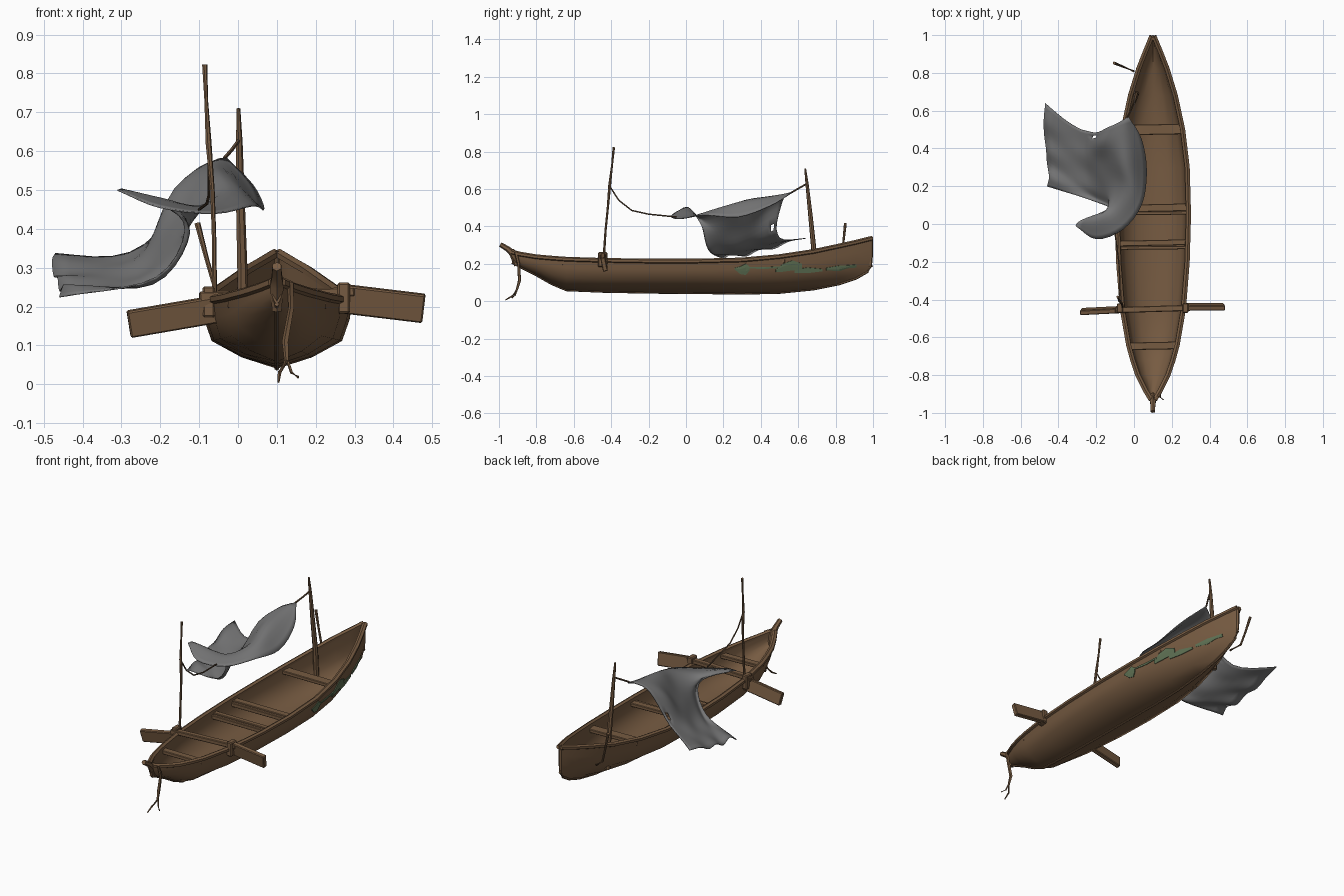
import bpy, bmesh, math
from mathutils import Vector, Matrix

if "Cube" in bpy.data.objects:
    bpy.data.objects.remove(bpy.data.objects["Cube"])

CX = 0.1  # centre line of the hull


def material(name, rgb):
    m = bpy.data.materials.new(name)
    m.diffuse_color = (*rgb, 1)
    m.use_nodes = True
    m.node_tree.nodes["Principled BSDF"].inputs["Base Color"].default_value = m.diffuse_color
    return m


WOOD = material("weathered_wood", (0.183, 0.105, 0.054))
DARK = material("dark_rope", (0.12, 0.072, 0.04))
CLOTH = material("grey_cloth", (0.18, 0.18, 0.182))
MOSS = material("faded_green", (0.113, 0.165, 0.088))


def finish(bm, name, mat, smooth=40):
    bmesh.ops.recalc_face_normals(bm, faces=bm.faces)
    me = bpy.data.meshes.new(name)
    bm.to_mesh(me)
    bm.free()
    ob = bpy.data.objects.new(name, me)
    bpy.context.collection.objects.link(ob)
    me.materials.append(mat)
    if smooth:
        bpy.ops.object.select_all(action='DESELECT')
        ob.select_set(True)
        bpy.context.view_layer.objects.active = ob
        bpy.ops.object.shade_smooth_by_angle(angle=math.radians(smooth))
    return ob


def bridge(bm, rings, closed=True):
    n = len(rings[0])
    for a, b in zip(rings, rings[1:]):
        for i in range(n if closed else n - 1):
            j = (i + 1) % n
            bm.faces.new((a[i], a[j], b[j], b[i]))


def tube(name, pts, radii, mat=WOOD, sides=7, flat=1.0):
    """Tapered sweep along a path; flat stretches the section sideways."""
    pts = [Vector(p) for p in pts]
    if not isinstance(radii, (list, tuple)):
        radii = [radii] * len(pts)
    bm = bmesh.new()
    rings = []
    for i, p in enumerate(pts):
        t = (pts[min(i + 1, len(pts) - 1)] - pts[max(i - 1, 0)]).normalized()
        ref = Vector((0, 0, 1)) if abs(t.z) < 0.75 else Vector((0, 1, 0))
        u = t.cross(ref).normalized()
        v = u.cross(t)
        rings.append([bm.verts.new(p + radii[i] * (
            math.cos(a) * u * flat + math.sin(a) * v))
            for a in [math.tau * (k + 0.5) / sides for k in range(sides)]])
    bridge(bm, rings)
    bm.faces.new(rings[0])
    bm.faces.new(rings[-1])
    return finish(bm, name, mat)


def board(name, centre, size, rot=(0, 0, 0), mat=WOOD):
    bm = bmesh.new()
    bmesh.ops.create_cube(bm, size=1)
    bm.transform(Matrix.Diagonal((*size, 1)))
    bmesh.ops.bevel(bm, geom=bm.edges[:], offset=min(size) * 0.15, affect='EDGES')
    for axis, a in zip("XYZ", rot):
        bm.transform(Matrix.Rotation(a, 4, axis))
    bm.transform(Matrix.Translation(centre))
    return finish(bm, name, mat, 0)


# Hull stations: y, half width, rim height, keel height
STATIONS = [
    (-0.93, 0.014, 0.262, 0.205), (-0.88, 0.044, 0.25, 0.178), (-0.8, 0.084, 0.237, 0.138),
    (-0.72, 0.111, 0.23, 0.092), (-0.64, 0.133, 0.224, 0.058), (-0.45, 0.166, 0.218, 0.05),
    (-0.2, 0.186, 0.214, 0.045), (0.05, 0.193, 0.214, 0.043), (0.3, 0.186, 0.22, 0.04),
    (0.5, 0.162, 0.238, 0.044), (0.68, 0.123, 0.265, 0.062), (0.82, 0.08, 0.295, 0.09),
    (0.91, 0.045, 0.315, 0.12), (0.97, 0.02, 0.33, 0.155), (0.995, 0.008, 0.336, 0.19)]
SECTION = [(1, 1), (0.97, 0.72), (0.87, 0.4), (0.48, 0.16), (0, 0)]


def station(y):
    for a, b in zip(STATIONS, STATIONS[1:]):
        if y <= b[0]:
            t = (y - a[0]) / (b[0] - a[0])
            return [p + (q - p) * t for p, q in zip(a, b)]
    return list(STATIONS[-1])


def side_x(y, z):
    """Half width of the outer planking at a given height."""
    _, w, top, low = station(y)
    f = (z - low) / (top - low)
    for (w1, f1), (w0, f0) in zip(SECTION, SECTION[1:]):
        if f >= f0:
            return w * (w0 + (w1 - w0) * (f - f0) / (f1 - f0))
    return 0


# Hull shell with a hollow inside
bm = bmesh.new()
rings = []
for y, w, top, low in STATIONS:
    h = top - low
    outer = [(w * a, low + h * f) for a, f in SECTION]
    k = max(w - 0.016, w * 0.3) / w
    inner = [(w * k, top), (w * k * 0.96, low + h * 0.72), (w * k * 0.85, low + h * 0.41),
             (w * k * 0.47, low + h * 0.22), (0, low + h * 0.15)]
    loop = outer + [(-x, z) for x, z in outer[-2::-1]]
    loop += [(-x, z) for x, z in inner] + inner[-2::-1]
    rings.append([bm.verts.new((CX + x, y, z)) for x, z in loop])
bridge(bm, rings)
bm.faces.new(rings[0])
bm.faces.new(rings[-1])
finish(bm, "hull", WOOD, 50)

# Gunwale rails
for s, side in ((-1, "left"), (1, "right")):
    tube(side + "_gunwale", [(CX + s * max(w - 0.004, 0.006), y, t) for y, w, t, _ in STATIONS],
         [0.013] * len(STATIONS), sides=6, flat=1.15)

# Keel, bow stem and stern post
tube("keel", [(CX, y, l + 0.002) for y, _, _, l in STATIONS], 0.007, sides=6)
tube("bow_stem", [(CX, -0.905, 0.19), (CX, -0.925, 0.255), (CX, -0.955, 0.28), (CX, -0.993, 0.303)],
     [0.014, 0.02, 0.015, 0.013], sides=6)
tube("stern_post", [(CX, 0.985, 0.185), (CX, 0.989, 0.25), (CX, 0.987, 0.343)],
     [0.009, 0.011, 0.012], sides=6)

# Thwarts
for i, (y, d, drop) in enumerate([(0.5, 0.055, 0.022), (0.085, 0.04, 0.02),
                                  (-0.1, 0.03, 0.02), (-0.645, 0.04, 0.02)]):
    _, w, top, _ = station(y)
    board(f"thwart_{i + 1}", (CX, y, top - drop), (2 * w - 0.01, d, 0.02), (0, 0.01, 0.02))
for y in (0.057, -0.126):
    board("thwart_brace", (CX, y, 0.188), (0.36, 0.018, 0.022), (0, 0, 0.01))

# Cross beam with lashing blocks and side paddles
board("cross_beam", (CX, -0.45, 0.232), (0.40, 0.032, 0.024), (0, -0.03, 0.03))
for x, z in ((-0.075, 0.212), (0.272, 0.222)):
    board("lashing_block", (x, -0.445, z), (0.032, 0.05, 0.08))
board("left_paddle", (-0.168, -0.458, 0.174), (0.23, 0.026, 0.07), (0.2, -0.17, 0.05))
board("right_paddle", (0.372, -0.438, 0.208), (0.215, 0.026, 0.074), (0.2, 0.12, 0.0))

# Masts and leaning pole
tube("fore_pole", [(-0.06, -0.443, 0.18), (-0.062, -0.43, 0.38), (-0.066, -0.418, 0.5),
                   (-0.076, -0.408, 0.62), (-0.082, -0.395, 0.73), (-0.086, -0.386, 0.823)],
     [0.007, 0.006, 0.006, 0.008, 0.005, 0.007])
tube("aft_mast", [(0.012, 0.69, 0.12), (0.011, 0.683, 0.28), (0.006, 0.665, 0.46),
                  (0.003, 0.648, 0.62), (0.001, 0.637, 0.71)],
     [0.015, 0.014, 0.012, 0.009, 0.005])
tube("leaning_pole", [(0.0, 0.808, 0.19), (-0.055, 0.832, 0.235), (-0.08, 0.842, 0.32),
                      (-0.105, 0.852, 0.415)], [0.006, 0.006, 0.006, 0.008])

# Ropes
tube("sheet_rope", [(-0.076, -0.408, 0.615), (-0.074, -0.36, 0.54), (-0.075, -0.29, 0.485),
                    (-0.08, -0.2, 0.465), (-0.10, -0.05, 0.45)], 0.004, DARK, 5)
tube("peak_rope", [(-0.035, 0.565, 0.582), (-0.015, 0.605, 0.605), (0.003, 0.648, 0.63)],
     0.005, DARK, 5)
tube("mooring_rope", [(0.105, -0.925, 0.275), (0.135, -0.91, 0.26), (0.138, -0.895, 0.2),
                      (0.122, -0.89, 0.11), (0.125, -0.905, 0.06), (0.107, -0.925, 0.03),
                      (0.104, -0.965, 0.006)],
     [0.006, 0.009, 0.008, 0.009, 0.006, 0.005, 0.003], WOOD, 5)
tube("mooring_rope_end", [(0.124, -0.9, 0.07), (0.138, -0.915, 0.03), (0.155, -0.93, 0.018)],
     0.004, WOOD, 5)

# Torn sail: rows of cloth from the windward arc down to the trailing end
SAIL = [
    [(-.31, -.01, .50), (-.20, -.08, .455), (-.06, -.03, .44), (.04, .10, .46), (.067, .28, .45), (.04, .45, .51), (-.03, .57, .582)],
    [(-.28, .02, .495), (-.19, .03, .475), (-.11, .08, .455), (-.04, .19, .495), (-.05, .32, .54), (-.06, .45, .56), (-.06, .55, .575)],
    [(-.14, .08, .42), (-.125, .095, .39), (-.145, .16, .37), (-.16, .25, .39), (-.17, .34, .42), (-.17, .43, .49), (-.13, .515, .53)],
    [(-.21, .12, .275), (-.22, .145, .258), (-.25, .20, .268), (-.26, .28, .28), (-.27, .36, .31), (-.26, .43, .33), (-.24, .49, .36)],
    [(-.46, .20, .225), (-.45, .25, .255), (-.46, .32, .24), (-.465, .39, .275), (-.475, .47, .28), (-.478, .55, .32), (-.47, .64, .336)]]


def spline(pts, steps):
    """Catmull-Rom curve through the points."""
    p = [Vector(q) for q in pts]
    p = [p[0] * 2 - p[1]] + p + [p[-1] * 2 - p[-2]]
    out = []
    for i in range(1, len(p) - 2):
        a, b, c, d = p[i - 1:i + 3]
        for k in range(steps):
            t = k / steps
            out.append(0.5 * (2 * b + (c - a) * t + (2 * a - 5 * b + 4 * c - d) * t * t
                              + (3 * b - a - 3 * c + d) * t ** 3))
    return out + [p[-2]]


rows = [spline(r, 4) for r in SAIL]
cols = [spline(c, 5) for c in zip(*rows)]
for i, col in enumerate(cols):  # sagging edge towards the trailing corner
    e = max(0, i / (len(cols) - 1) - 0.7) / 0.3
    for j in range(16, 20):
        s = math.sin(math.pi * (j - 15) / 5)
        col[j] += Vector((0, -0.015 * e * s, -0.012 * e * s))
bm = bmesh.new()
grid = [[bm.verts.new(p) for p in col] for col in cols]
bridge(bm, grid, closed=False)
# small tear in the cloth
hole = min(bm.faces, key=lambda f: (f.calc_center_median().xy - Vector((-0.22, 0.46))).length)
bmesh.ops.delete(bm, geom=[hole], context='FACES')
sail = finish(bm, "sail", CLOTH, 60)
mod = sail.modifiers.new("thickness", 'SOLIDIFY')
mod.thickness = 0.004
mod.offset = 0

# Faded paint patches on the right planking: (y, low, high) outlines
PATCHES = [[(.26, .17, .178), (.29, .145, .185), (.32, .14, .2), (.34, .165, .185)],
           [(.34, .175, .183), (.42, .172, .182), (.5, .178, .186)],
           [(.48, .155, .17), (.52, .158, .2), (.57, .165, .218), (.62, .17, .2)],
           [(.58, .15, .168), (.65, .15, .18), (.73, .16, .172)],
           [(.75, .165, .178), (.82, .162, .19), (.87, .178, .192), (.91, .18, .196)]]
for patch in PATCHES:
    bm = bmesh.new()
    grid = [[bm.verts.new((CX + side_x(y, z) + 0.004, y, z))
             for z in [lo + (hi - lo) * k / 3 for k in range(4)]] for y, lo, hi in patch]
    bridge(bm, grid, closed=False)
    ob = finish(bm, "paint_patch", MOSS, 0)
    mod = ob.modifiers.new("thickness", 'SOLIDIFY')
    mod.thickness = 0.005
    mod.offset = 0
